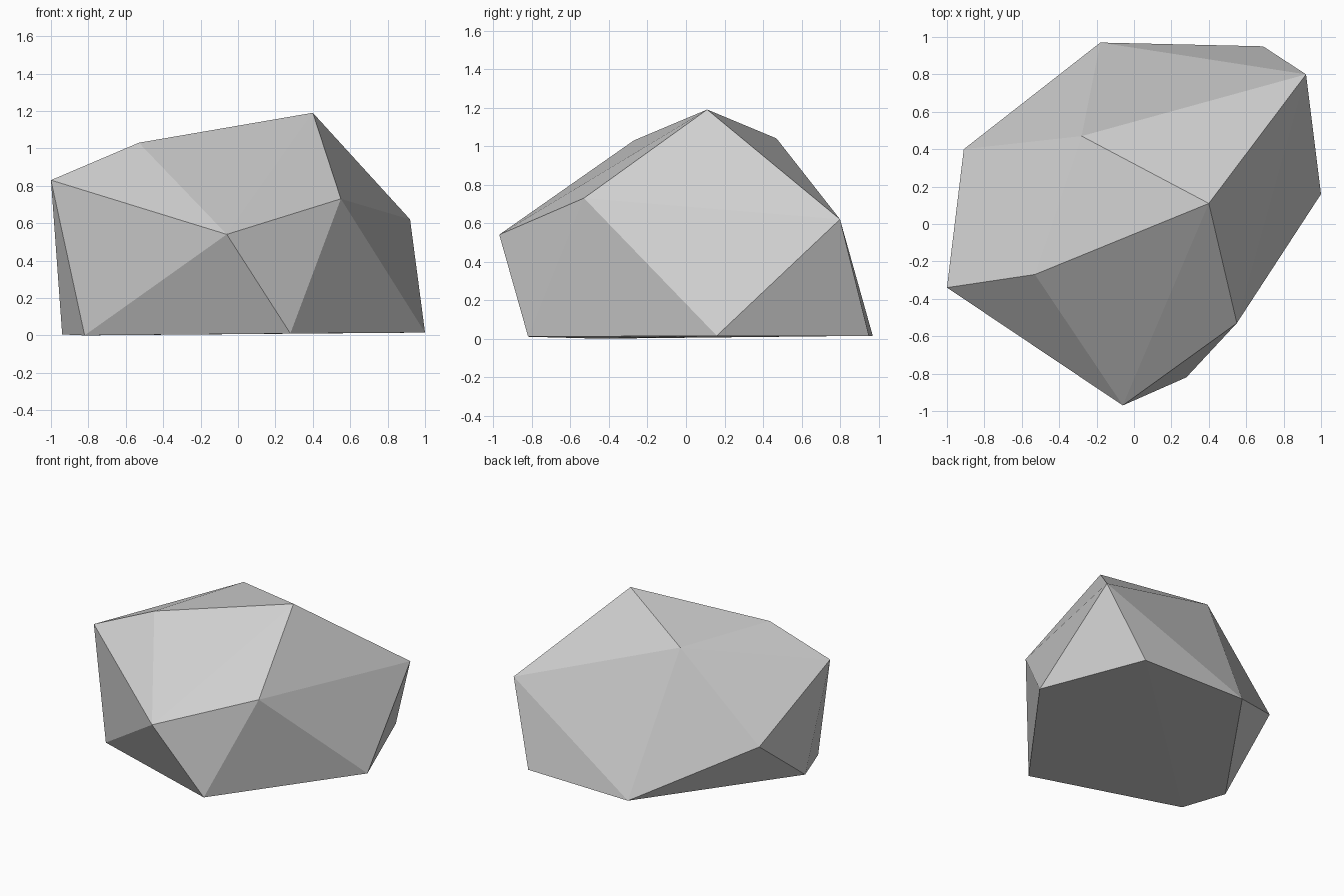
import bpy
import bmesh

cube = bpy.data.objects.get("Cube")
if cube:
    bpy.data.objects.remove(cube, do_unlink=True)

# Corners of the boulder, ring by ring
base_ring = [(-0.82, -0.45, 0.0), (0.28, -0.82, 0.01), (1.0, 0.16, 0.015),
             (0.69, 0.95, 0.015), (-0.18, 0.97, 0.015), (-0.94, -0.12, 0.005)]
shoulder_ring = [(-1.0, -0.34, 0.83), (-0.06, -0.97, 0.54), (0.55, -0.53, 0.73),
                 (0.92, 0.80, 0.62), (-0.91, 0.40, 0.41)]
crown = [(-0.53, -0.27, 1.03), (0.40, 0.11, 1.19), (-0.28, 0.47, 1.04)]

# Flat grey stone
stone = bpy.data.materials.new("grey_stone")
stone.use_nodes = True
grey = (0.62, 0.62, 0.62, 1.0)
stone.diffuse_color = grey
for node in stone.node_tree.nodes:
    if node.type == 'BSDF_PRINCIPLED':
        node.inputs["Base Color"].default_value = grey
        node.inputs["Roughness"].default_value = 0.9

# Faceted boulder stretched over the corners
bm = bmesh.new()
for corner in base_ring + shoulder_ring + crown:
    bm.verts.new(corner)
bmesh.ops.convex_hull(bm, input=bm.verts[:])
bmesh.ops.recalc_face_normals(bm, faces=bm.faces[:])
for face in bm.faces:
    face.smooth = False

mesh = bpy.data.meshes.new("boulder")
bm.to_mesh(mesh)
bm.free()
mesh.materials.append(stone)
boulder = bpy.data.objects.new("boulder", mesh)
bpy.context.collection.objects.link(boulder)
